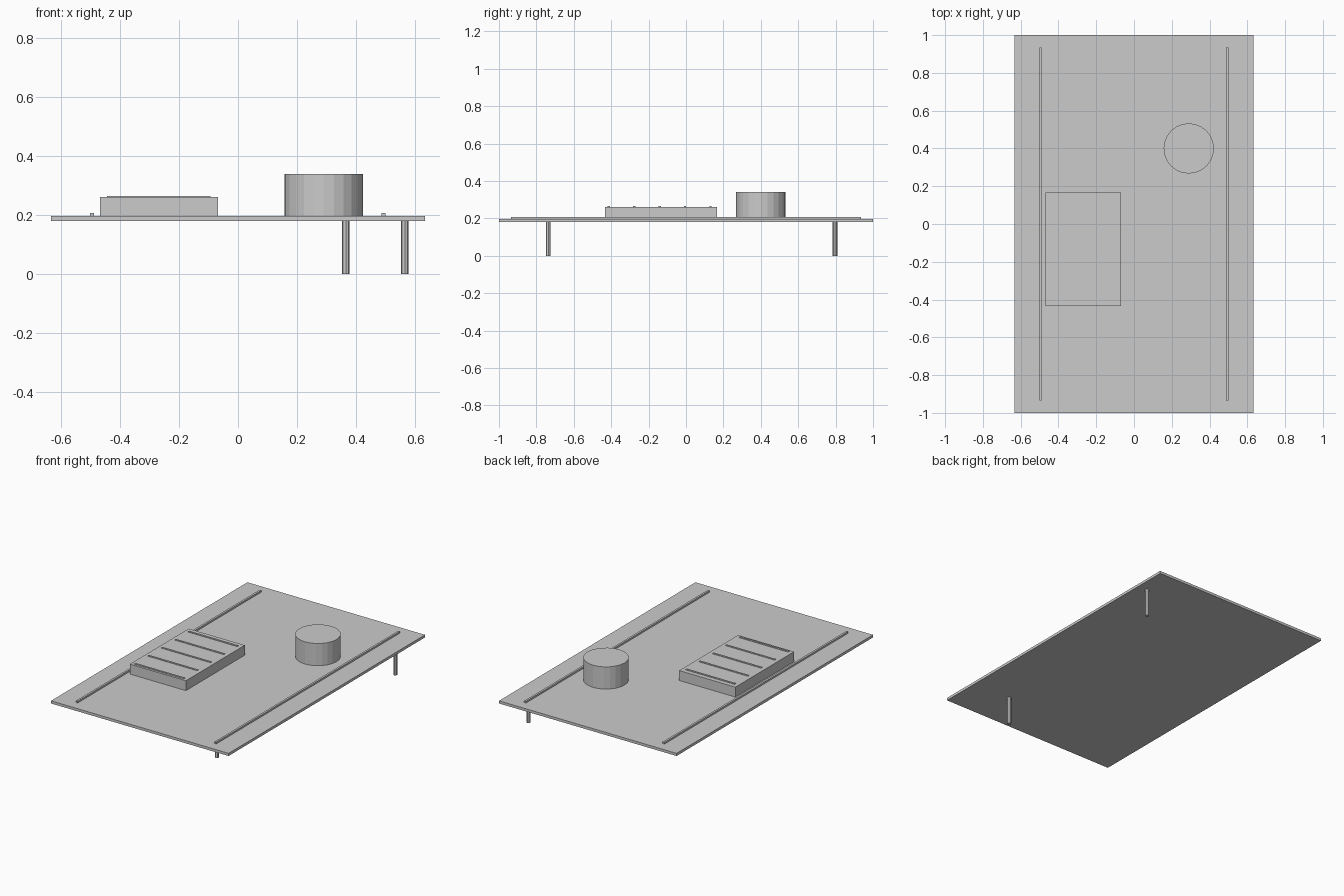
import bpy

if "Cube" in bpy.data.objects:
    bpy.data.objects.remove(bpy.data.objects["Cube"])


def box(name, x, y, z):
    """Box from (min, max) ranges on each axis."""
    centre = [(a + b) / 2 for a, b in (x, y, z)]
    bpy.ops.mesh.primitive_cube_add(size=1, location=centre)
    ob = bpy.context.object
    ob.name = name
    ob.scale = [b - a for a, b in (x, y, z)]
    bpy.ops.object.transform_apply(location=False, rotation=False, scale=True)
    return ob


def drum(name, x, y, radius, z0, z1, sides):
    bpy.ops.mesh.primitive_cylinder_add(
        vertices=sides, radius=radius, depth=z1 - z0, location=(x, y, (z0 + z1) / 2))
    bpy.context.object.name = name


BOTTOM, TOP = 0.18, 0.197

# flat roof plate
box("roof_plate", (-0.633, 0.633), (-1, 1), (BOTTOM, TOP))

# long rails near both side edges
for side, x in (("left", -0.495), ("right", 0.493)):
    box(f"{side}_rail", (x - 0.0065, x + 0.0065), (-0.935, 0.935), (TOP, 0.208))

# rooftop unit with thin slats across its top
box("unit_box", (-0.468, -0.068), (-0.433, 0.166), (TOP, 0.261))
for i in range(5):
    y = -0.413 + 0.136 * i
    box(f"unit_slat_{i + 1}", (-0.443, -0.093), (y - 0.006, y + 0.006), (0.259, 0.265))

# round vent
drum("round_vent", 0.29, 0.40, 0.133, TOP, 0.34, 24)

# two thin posts underneath
drum("front_post", 0.365, -0.736, 0.0125, 0, BOTTOM, 8)
drum("back_post", 0.565, 0.797, 0.0125, 0, BOTTOM, 8)
